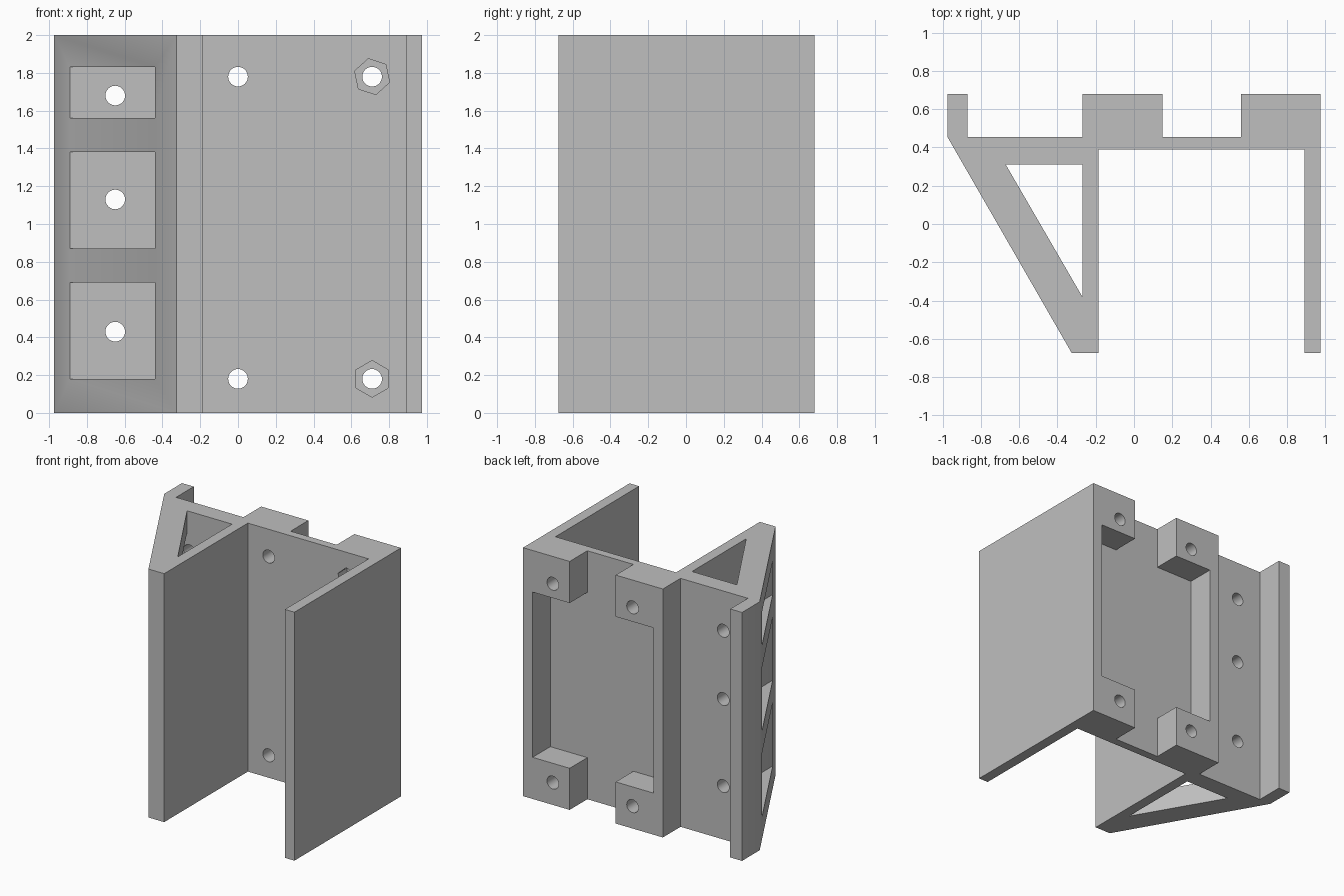
import bpy
import bmesh
import math
from mathutils import Matrix, Vector

cube = bpy.data.objects.get("Cube")
if cube:
    bpy.data.objects.remove(cube, do_unlink=True)

HEIGHT = 2.0

grey = bpy.data.materials.new("matte grey")
grey.use_nodes = True
grey.diffuse_color = (0.52, 0.52, 0.52, 1)
grey.node_tree.nodes["Principled BSDF"].inputs["Base Color"].default_value = grey.diffuse_color


def prism(name, outline, start, end, along="Z"):
    """Extrude an outline along Z (outline in x, y) or along Y (outline in x, z)."""
    def place(a, b, t):
        return Vector((a, b, t)) if along == "Z" else Vector((a, t, b))
    bm = bmesh.new()
    face = bm.faces.new([bm.verts.new(place(a, b, start)) for a, b in outline])
    grown = bmesh.ops.extrude_face_region(bm, geom=[face])
    moved = [v for v in grown["geom"] if isinstance(v, bmesh.types.BMVert)]
    bmesh.ops.translate(bm, verts=moved, vec=place(0, 0, end - start))
    bmesh.ops.recalc_face_normals(bm, faces=bm.faces)
    mesh = bpy.data.meshes.new(name)
    bm.to_mesh(mesh)
    bm.free()
    mesh.materials.append(grey)
    obj = bpy.data.objects.new(name, mesh)
    bpy.context.collection.objects.link(obj)
    return obj


def ring(x, z, radius, sides, turn=0):
    """Regular polygon in the x, z plane."""
    return [(x + radius * math.cos(turn + math.tau * i / sides),
             z + radius * math.sin(turn + math.tau * i / sides)) for i in range(sides)]


def cut(target, cutter):
    mod = target.modifiers.new(cutter.name, "BOOLEAN")
    mod.operation = "DIFFERENCE"
    mod.solver = "EXACT"
    mod.object = cutter
    bpy.context.view_layer.objects.active = target
    bpy.ops.object.modifier_apply(modifier=mod.name)
    bpy.data.objects.remove(cutter, do_unlink=True)


# Bracket body: two walls, back plate, sloping brace and thick rear block
body = prism("bracket_body", [
    (-0.975, 0.455), (-0.325, -0.675), (-0.185, -0.675), (-0.185, 0.39),
    (0.89, 0.39), (0.89, -0.675), (0.975, -0.675), (0.975, 0.68),
    (-0.27, 0.68), (-0.27, 0.455), (-0.87, 0.455), (-0.87, 0.68), (-0.975, 0.68),
], 0, HEIGHT)

# Triangular hollow behind the brace
cut(body, prism("brace_hollow", [(-0.67, 0.31), (-0.27, 0.31), (-0.27, -0.38)],
                -0.1, HEIGHT + 0.1))

# Rear recess: a full-height channel that widens between the four corner lugs
low, high = 0.335, 1.665
cut(body, prism("rear_recess", [
    (0.15, -0.1), (0.56, -0.1), (0.56, low), (0.89, low), (0.89, high), (0.56, high),
    (0.56, HEIGHT + 0.1), (0.15, HEIGHT + 0.1), (0.15, high), (-0.185, high),
    (-0.185, low), (0.15, low),
], 0.455, 0.8, "Y"))

# Access windows in the brace
for z0, z1 in ((0.18, 0.69), (0.87, 1.38), (1.56, 1.83)):
    cut(body, prism("brace_window", [(-0.89, z0), (-0.44, z0), (-0.44, z1), (-0.89, z1)],
                    -0.8, 0.31, "Y"))

# Screw holes behind the windows
for z in (0.43, 1.13, 1.68):
    cut(body, prism("mount_hole", ring(-0.65, z, 0.052, 32), 0.25, 0.6, "Y"))

# Screw holes through the lugs, with hexagonal nut pockets on the left pair
for z, turn in ((0.18, 90), (1.78, 102)):
    for x in (0.0, 0.71):
        cut(body, prism("lug_hole", ring(x, z, 0.052, 32), 0.2, 0.8, "Y"))
    cut(body, prism("nut_pocket", ring(0.71, z, 0.097, 6, math.radians(turn)), 0.3, 0.5, "Y"))

# Smooth the round holes while keeping the flat faces crisp
bpy.ops.object.select_all(action="DESELECT")
body.select_set(True)
bpy.context.view_layer.objects.active = body
bpy.ops.object.shade_smooth_by_angle(angle=math.radians(30))
